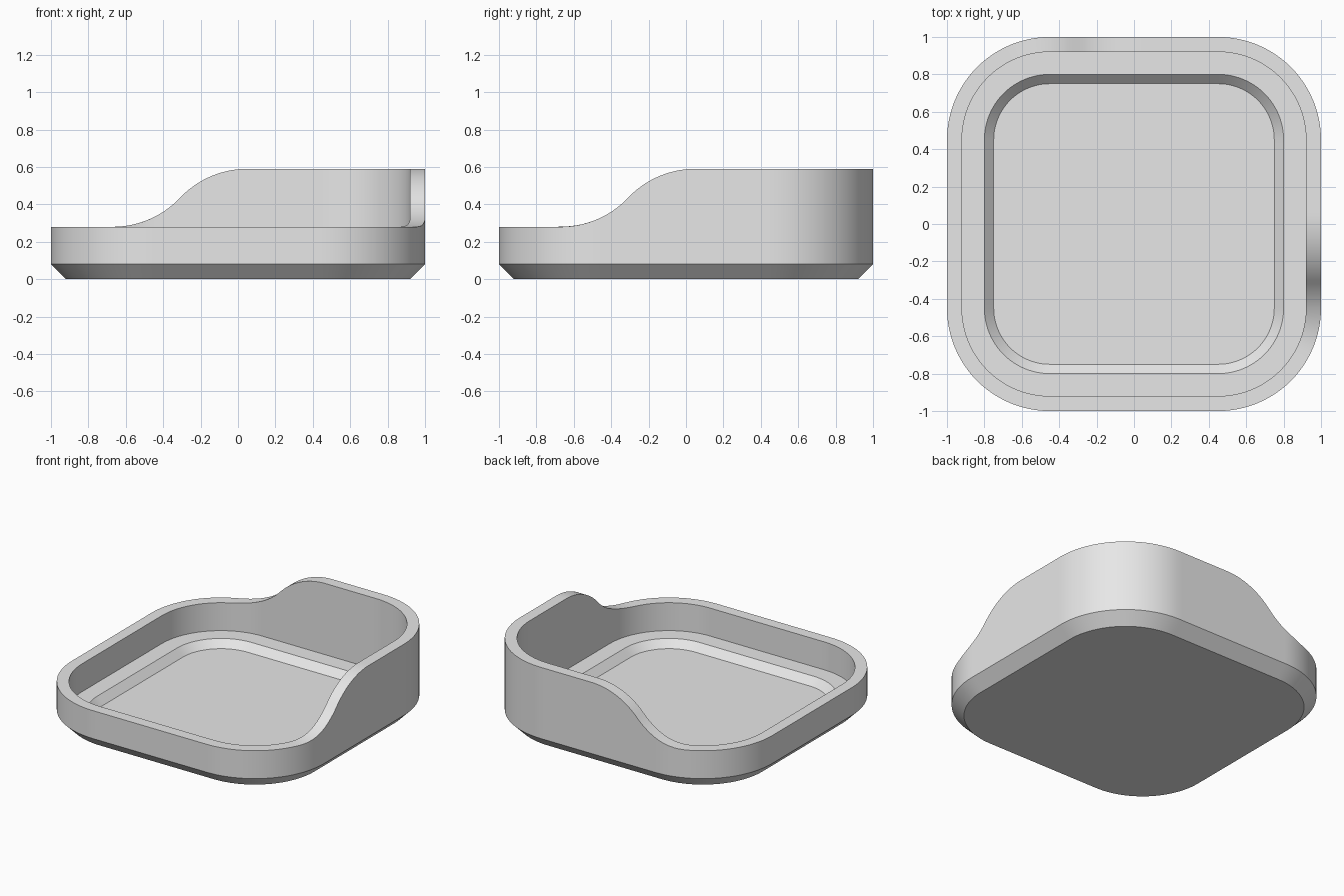
import bpy, bmesh, math

if "Cube" in bpy.data.objects:
    bpy.data.objects.remove(bpy.data.objects["Cube"])

CORNER = 0.45          # distance of the corner arc centres from the axes
ARC, SIDE = 24, 48     # segments per rounded corner and per straight side
LOW, HIGH = 0.28, 0.59


def rim_height(x, y):
    """Low wall, sweeping up in two tangent arcs to the raised back right corner."""
    t = min(x, y)
    start, end = -0.67, 0.05
    run, rise = (end - start) / 2, (HIGH - LOW) / 2
    r = (run * run + rise * rise) / (2 * rise)
    if t <= start:
        return LOW
    if t >= end:
        return HIGH
    if t < start + run:
        return LOW + r - math.sqrt(r * r - (t - start) ** 2)
    return HIGH - r + math.sqrt(r * r - (end - t) ** 2)


def outline(half):
    """Rounded square; every size has the same number of points."""
    r = half - CORNER
    pts = []
    for q in range(4):
        c, s = [(1, 0), (0, 1), (-1, 0), (0, -1)][q]
        side = [(half, -CORNER + 2 * CORNER * i / SIDE) for i in range(SIDE)]
        arc = [(CORNER + r * math.cos(i / ARC * math.pi / 2),
                CORNER + r * math.sin(i / ARC * math.pi / 2)) for i in range(ARC)]
        pts += [(x * c - y * s, x * s + y * c) for x, y in side + arc]
    return pts


# Cross-section from the underside, over the rim, to the recessed floor
section = [
    (0.92, 0.0),     # underside
    (1.0, 0.08),     # top of base chamfer
    (1.0, None),     # outer rim
    (0.92, None),    # inner rim
    (0.92, 0.08),    # ledge, at the wall
    (0.80, 0.08),    # ledge, inner edge
    (0.75, 0.03),    # recessed floor
]

bm = bmesh.new()
rings = []
for half, z in section:
    rings.append([bm.verts.new((x, y, rim_height(x, y) if z is None else z))
                  for x, y in outline(half)])
n = len(rings[0])
for a, b in zip(rings, rings[1:]):
    for i in range(n):
        j = (i + 1) % n
        bm.faces.new((a[i], a[j], b[j], b[i]))
bm.faces.new(rings[0][::-1])
bm.faces.new(rings[-1])
bmesh.ops.recalc_face_normals(bm, faces=bm.faces[:])

mesh = bpy.data.meshes.new("tray")
bm.to_mesh(mesh)
bm.free()
tray = bpy.data.objects.new("tray", mesh)
bpy.context.collection.objects.link(tray)

grey = bpy.data.materials.new("light grey")
grey.diffuse_color = (0.8, 0.8, 0.8, 1)
grey.use_nodes = True
grey.node_tree.nodes["Principled BSDF"].inputs["Base Color"].default_value = grey.diffuse_color
mesh.materials.append(grey)

bpy.context.view_layer.objects.active = tray
tray.select_set(True)
bpy.ops.object.shade_smooth_by_angle(angle=math.radians(30))
